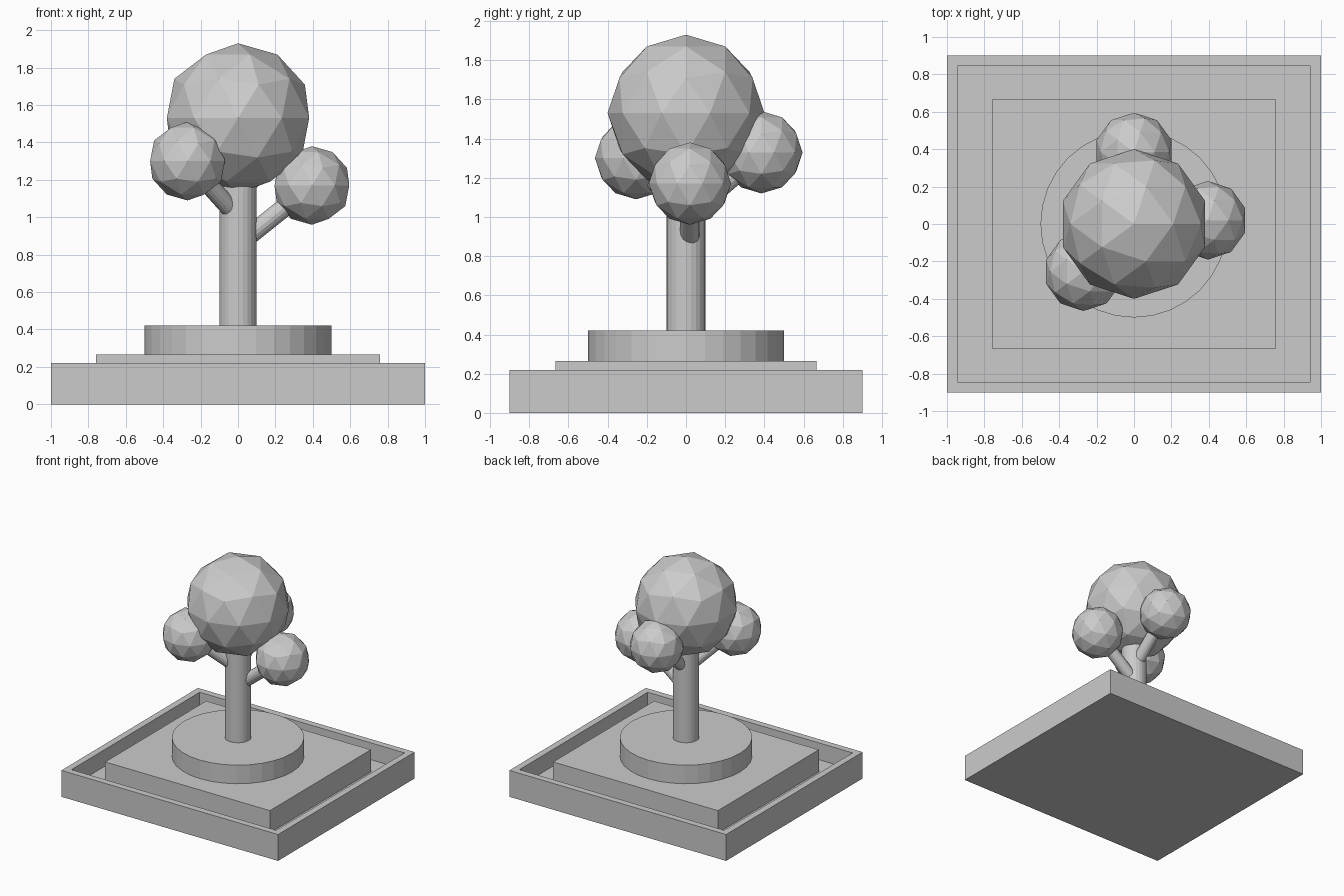
import bpy
import bmesh
from mathutils import Vector, Matrix

if "Cube" in bpy.data.objects:
    bpy.data.objects.remove(bpy.data.objects["Cube"])


def add_object(name, bm):
    mesh = bpy.data.meshes.new(name)
    bm.to_mesh(mesh)
    bm.free()
    obj = bpy.data.objects.new(name, mesh)
    bpy.context.collection.objects.link(obj)
    return obj


def box(name, half_x, half_y, z0, z1):
    bm = bmesh.new()
    bmesh.ops.create_cube(bm, size=1, matrix=Matrix.Translation((0, 0, (z0 + z1) / 2))
                          @ Matrix.Diagonal((2 * half_x, 2 * half_y, z1 - z0, 1)))
    return add_object(name, bm)


def rod(name, start, end, radius, sides):
    start, end = Vector(start), Vector(end)
    axis = end - start
    turn = Vector((0, 0, 1)).rotation_difference(axis).to_matrix().to_4x4()
    bm = bmesh.new()
    bmesh.ops.create_cone(bm, cap_ends=True, segments=sides, radius1=radius, radius2=radius,
                          depth=axis.length, matrix=Matrix.Translation((start + end) / 2) @ turn)
    return add_object(name, bm)


def foliage(name, center, radius):
    bm = bmesh.new()
    bmesh.ops.create_icosphere(bm, subdivisions=2, radius=radius,
                               matrix=Matrix.Translation(center))
    return add_object(name, bm)


# Tray: outer slab with an open top sunk into it
bm = bmesh.new()
bmesh.ops.create_cube(bm, size=1, matrix=Matrix.Translation((0, 0, 0.11))
                      @ Matrix.Diagonal((2, 1.8, 0.22, 1)))
bm.normal_update()
top = max(bm.faces, key=lambda f: f.calc_center_median().z)
bmesh.ops.inset_region(bm, faces=[top], thickness=0.078)
floor = bmesh.ops.extrude_discrete_faces(bm, faces=[top])["faces"][0]
bmesh.ops.translate(bm, verts=floor.verts, vec=(0, 0, -0.14))
add_object("tray", bm)

# Plinth and round planter
box("plinth", 0.76, 0.665, 0.08, 0.265)
rod("round_planter", (0, 0, 0.265), (0, 0, 0.42), 0.5, 32)

# Trunk and main crown
rod("trunk", (0, 0, 0.42), (0, 0, 1.3), 0.1, 24)
foliage("crown", (0, 0, 1.53), 0.4)

# Branches, each ending in a small leaf ball
branches = {
    "right": ((0.02, 0.02, 0.87), (0.395, 0.02, 1.17)),
    "front_left": ((0, 0, 1.0), (-0.27, -0.255, 1.30)),
    "back": ((0, 0, 1.0), (0, 0.385, 1.33)),
}
for side, (start, end) in branches.items():
    rod("branch_" + side, start, end, 0.05, 16)
    foliage("leaf_ball_" + side, end, 0.21)
